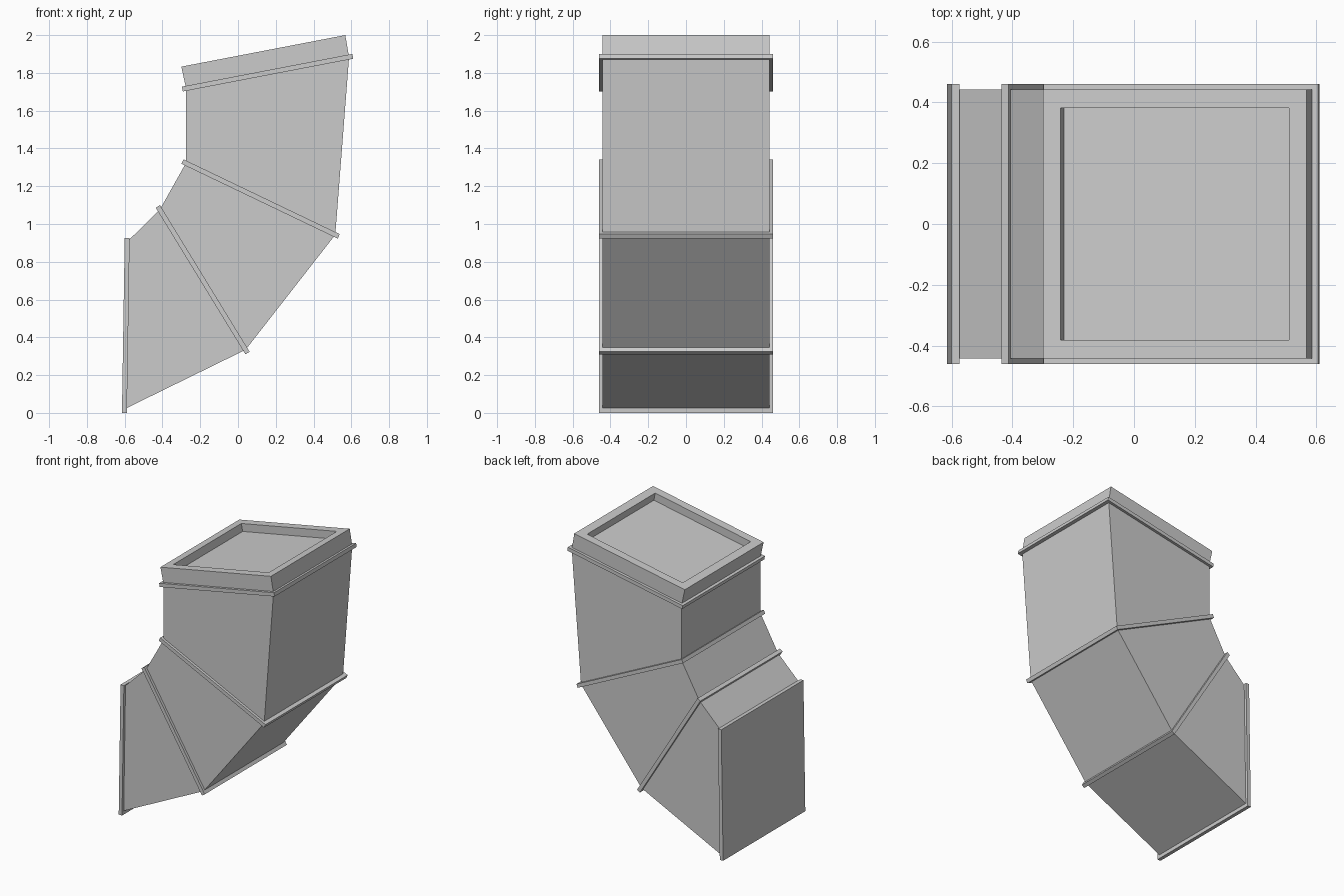
import bpy, bmesh
from mathutils import Vector

if "Cube" in bpy.data.objects:
    bpy.data.objects.remove(bpy.data.objects["Cube"])

HALF = 0.442      # duct half depth
LIP = 0.02        # how far the flanges stand proud
THICK = 0.026     # flange thickness


def ring(bm, a, b, half):
    """Rectangular cross-section spanning a-b in the xz plane."""
    return [bm.verts.new((p[0], y, p[1])) for p, y in
            ((a, -half), (b, -half), (b, half), (a, half))]


def loft(name, sections, half, caps=True, recess=None):
    bm = bmesh.new()
    rings = [ring(bm, a, b, half) for a, b in sections]
    for r, s in zip(rings, rings[1:]):
        for i in range(4):
            j = (i + 1) % 4
            bm.faces.new((r[i], r[j], s[j], s[i]))
    if caps:
        bm.faces.new(rings[0][::-1])
        top = bm.faces.new(rings[-1])
    bmesh.ops.recalc_face_normals(bm, faces=bm.faces[:])
    if recess:
        width, depth = recess
        bmesh.ops.inset_region(bm, faces=[top], thickness=width)
        n = top.normal.copy()
        new = bmesh.ops.extrude_discrete_faces(bm, faces=[top])["faces"]
        bmesh.ops.translate(bm, verts=new[0].verts[:], vec=-n * depth)
    me = bpy.data.meshes.new(name)
    bm.to_mesh(me)
    bm.free()
    ob = bpy.data.objects.new(name, me)
    bpy.context.collection.objects.link(ob)
    return ob


def flange(name, a, b):
    a, b = Vector(a), Vector(b)
    d = (b - a).normalized()
    off = Vector((-d.y, d.x)) * THICK / 2
    a, b = a - d * LIP, b + d * LIP
    loft(name, [(a - off, b - off), (a + off, b + off)], HALF + LIP - 0.001)


# Joint lines (inner bend, outer bend) from the closed end to the mouth
joints = [
    ((-0.587, 0.906), (-0.601, 0.020)),
    ((-0.414, 1.076), (0.040, 0.334)),
    ((-0.276, 1.322), (0.515, 0.943)),
    ((-0.275, 1.718), (0.588, 1.884)),
]

# Bent duct
loft("duct_body", joints, HALF, caps=False)

# Flanges at every joint
for i, (a, b) in enumerate(joints):
    flange(f"flange_{i + 1}", a, b)

# Mouth collar with shallow recess
loft("mouth_collar", [joints[-1], ((-0.300, 1.833), (0.568, 2.0))],
     HALF, recess=(0.085, 0.055))
